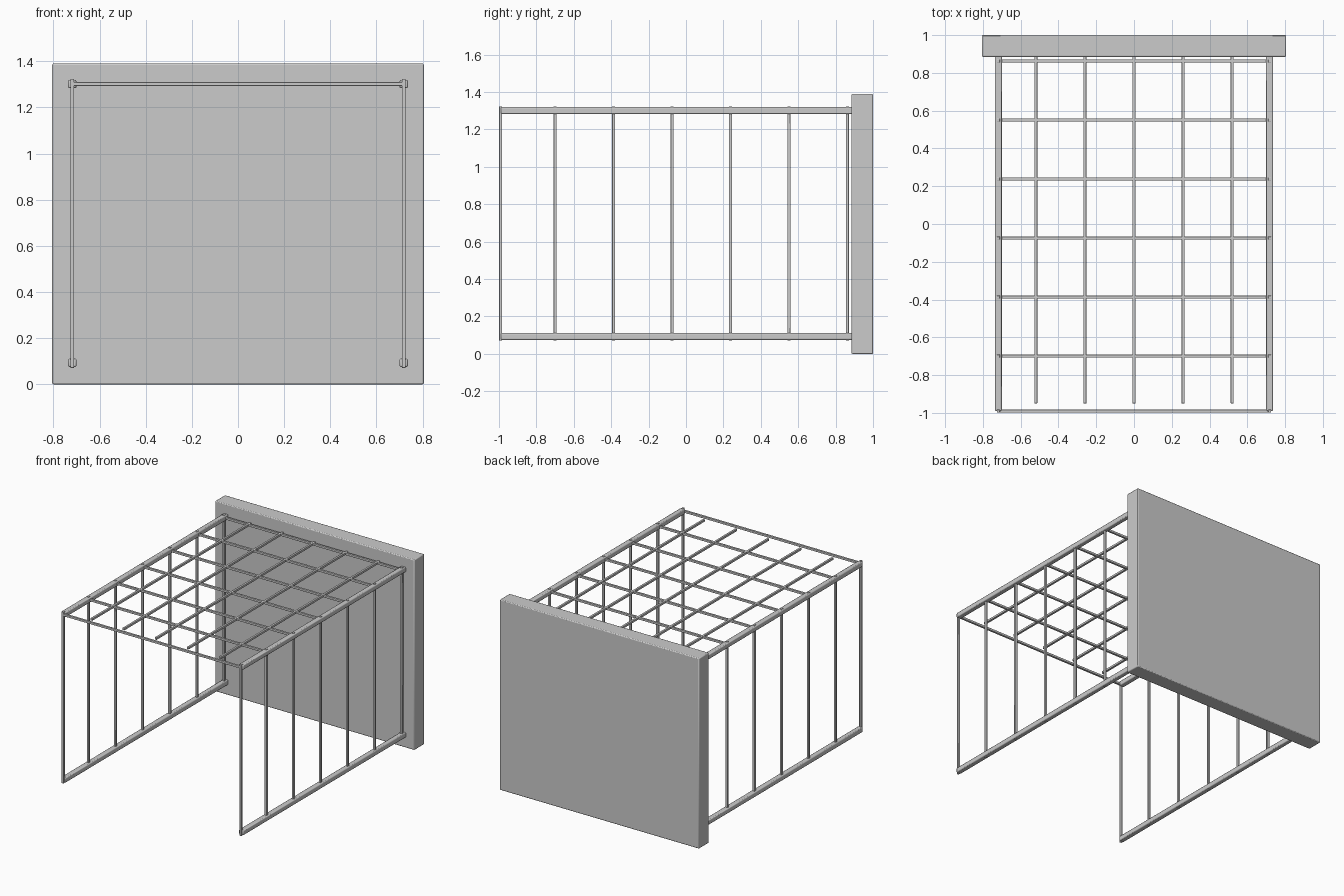
import bpy

cube = bpy.data.objects.get("Cube")
if cube:
    bpy.data.objects.remove(cube, do_unlink=True)


def box(name, low, high, bevel):
    """Bevelled box spanning two opposite corners."""
    size = [b - a for a, b in zip(low, high)]
    centre = [(a + b) / 2 for a, b in zip(low, high)]
    bpy.ops.mesh.primitive_cube_add(size=1, location=centre)
    obj = bpy.context.object
    obj.name = name
    obj.scale = size
    bpy.ops.object.transform_apply(location=False, rotation=False, scale=True)
    mod = obj.modifiers.new("Bevel", "BEVEL")
    mod.width = bevel
    mod.segments = 2
    bpy.ops.object.shade_smooth_by_angle()
    return obj


BACK = 0.89           # front face of the back panel
SIDE = 0.718          # rail centre line
ROD = 0.008           # half thickness of the thin rods
RAIL = 0.018          # half thickness of the rails
TOP, BOTTOM = 1.301, 0.093
FRONT = -0.991
SPACING = 0.3125
stations = [0.863 - i * SPACING for i in range(6)] + [FRONT]

# Back panel
box("back_panel", (-0.805, BACK - 0.005, 0), (0.805, 1, 1.39), 0.006)

# Four long rails
for side, x in (("left", SIDE), ("right", -SIDE)):
    for level, z in (("upper", TOP), ("lower", BOTTOM)):
        box(f"{side}_{level}_rail", (x - RAIL, -0.99, z - RAIL),
            (x + RAIL, BACK, z + RAIL), 0.006)

# Upright rods on both sides and cross rods over the top
for i, y in enumerate(stations):
    for side, x in (("left", SIDE), ("right", -SIDE)):
        box(f"{side}_upright_{i}", (x - ROD, y - ROD, BOTTOM - 0.022),
            (x + ROD, y + ROD, TOP + 0.022), 0.002)
    box(f"cross_rod_{i}", (-SIDE, y - ROD, TOP - ROD),
        (SIDE, y + ROD, TOP + ROD), 0.002)

# Lengthwise roof rods
for i in range(-2, 3):
    x = i * 0.26
    box(f"roof_rod_{i + 2}", (x - ROD, -0.95, TOP - ROD),
        (x + ROD, BACK, TOP + ROD), 0.002)
